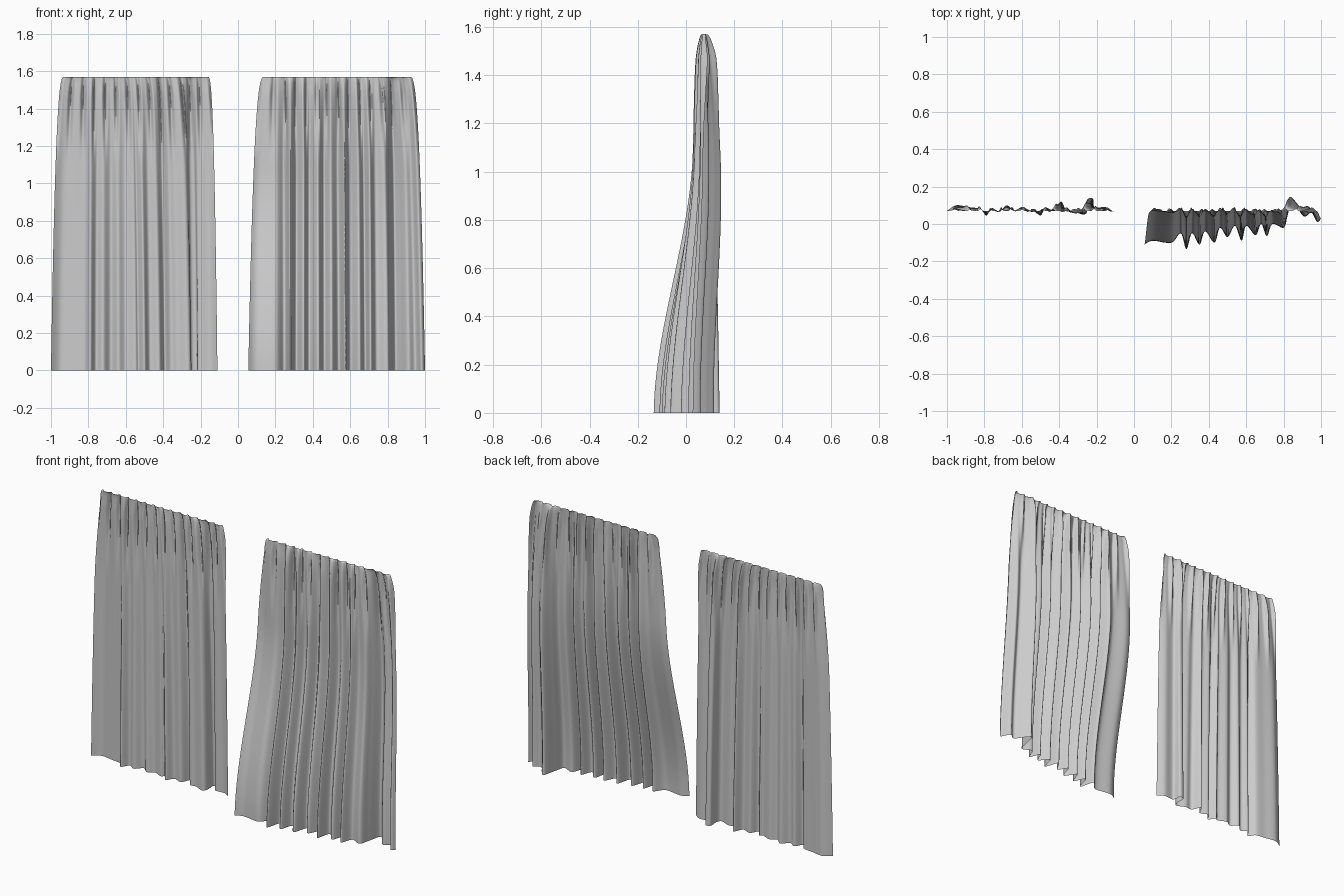
import bpy
import bmesh
import math
from mathutils import Vector

HEIGHT = 1.57
RAIL_Y = 0.073
PLEATS = 14
COLUMNS = 336
ROWS = 64

cube = bpy.data.objects.get("Cube")
if cube:
    bpy.data.objects.remove(cube)

cloth = bpy.data.materials.new("grey cloth")
cloth.use_nodes = True
grey = (0.6, 0.6, 0.6, 1)
cloth.diffuse_color = grey
shader = next(n for n in cloth.node_tree.nodes if n.type == "BSDF_PRINCIPLED")
shader.inputs["Base Color"].default_value = grey
shader.inputs["Roughness"].default_value = 0.8


def smoothstep(t):
    t = max(0, min(1, t))
    return t * t * (3 - 2 * t)


def spline(points, steps=16):
    """Smooth curve through the hem points (given in hundredths)."""
    pts = [Vector(p) / 100 for p in points]
    pts = [pts[0]] + pts + [pts[-1]]
    curve = []
    for a, b, c, d in zip(pts, pts[1:], pts[2:], pts[3:]):
        for i in range(steps):
            t = i / steps
            curve.append(b + (c - a) * (t / 2)
                         + (a * 2 - b * 5 + c * 4 - d) * (t * t / 2)
                         + (b * 3 - a - c * 3 + d) * (t ** 3 / 2))
    curve.append(pts[-1])
    return curve


def resample(curve, count):
    """Spread samples evenly by length, as cloth would hang."""
    lengths = [0]
    for a, b in zip(curve, curve[1:]):
        lengths.append(lengths[-1] + (b - a).length)
    result, k = [], 0
    for i in range(count + 1):
        want = lengths[-1] * i / count
        while k < len(curve) - 2 and lengths[k + 1] < want:
            k += 1
        span = lengths[k + 1] - lengths[k]
        result.append(curve[k].lerp(curve[k + 1], (want - lengths[k]) / span))
    return result


def make_curtain(name, hem, rail_start, rail_end, sweep_start, sweep_end):
    path = resample(spline(hem), COLUMNS)
    left, right = path[0].x, path[-1].x
    bm = bmesh.new()
    grid = []
    for r in range(ROWS + 1):
        drop = (r / ROWS) ** 1.7
        z = HEIGHT * (1 - drop)
        opening = drop ** 0.36
        sweep = smoothstep(1 - z / 1.08)
        # pinch pleats deepen just below the rail, then melt into the folds
        pinch = (0.012 + 0.016 * smoothstep(drop / 0.07)) * (1 - smoothstep(drop / 0.33))
        row = []
        for i, p in enumerate(path):
            u = i / COLUMNS
            across = (p.x - left) / (right - left)
            lean = sweep_start + (sweep_end - sweep_start) * across
            fold = p.y - RAIL_Y - lean
            pleat = abs(math.cos(math.pi * PLEATS * u)) ** 7 - 0.3
            x = rail_start + (rail_end - rail_start) * u
            x += (p.x - x) * opening
            y = RAIL_Y + lean * sweep + fold * opening + pleat * pinch
            row.append(bm.verts.new((x, y, z)))
        grid.append(row)
    for upper, lower in zip(grid, grid[1:]):
        for i in range(COLUMNS):
            face = bm.faces.new((upper[i], lower[i], lower[i + 1], upper[i + 1]))
            face.smooth = True
    mesh = bpy.data.meshes.new(name)
    bm.to_mesh(mesh)
    bm.free()
    mesh.materials.append(cloth)
    obj = bpy.data.objects.new(name, mesh)
    bpy.context.collection.objects.link(obj)
    return obj


# straight-hanging curtain
make_curtain("right_curtain", [
    (-100, 7), (-95, 10), (-88, 9), (-82, 8), (-79, 4.5), (-76, 8.5), (-72, 6.5),
    (-68, 10), (-64, 7), (-60, 9), (-55, 7), (-53, 8), (-50, 4.5), (-47, 8.5),
    (-42, 7), (-39, 12), (-36, 7), (-32, 7), (-27, 5), (-25, 7), (-25, 13),
    (-22, 13.5), (-21, 9), (-15, 9), (-11, 6.5),
], -0.93, -0.16, 0, 0)

# curtain blown forward towards the middle of the window
make_curtain("left_curtain", [
    (5.5, -11), (10, -9), (20, -10), (25, -5), (28, -13.5), (31, -5), (35, -11),
    (38, -4), (43, -10), (46, -2), (50, -7), (54, -1), (57.5, -9), (60, -1),
    (65, -6), (68, 0), (71, -6.5), (74, 0), (80, -2), (82, 4), (84, 11.5),
    (87, 9), (91, 4), (95, 6), (98, 1), (100, 3),
], 0.14, 0.92, -0.17, -0.04)
